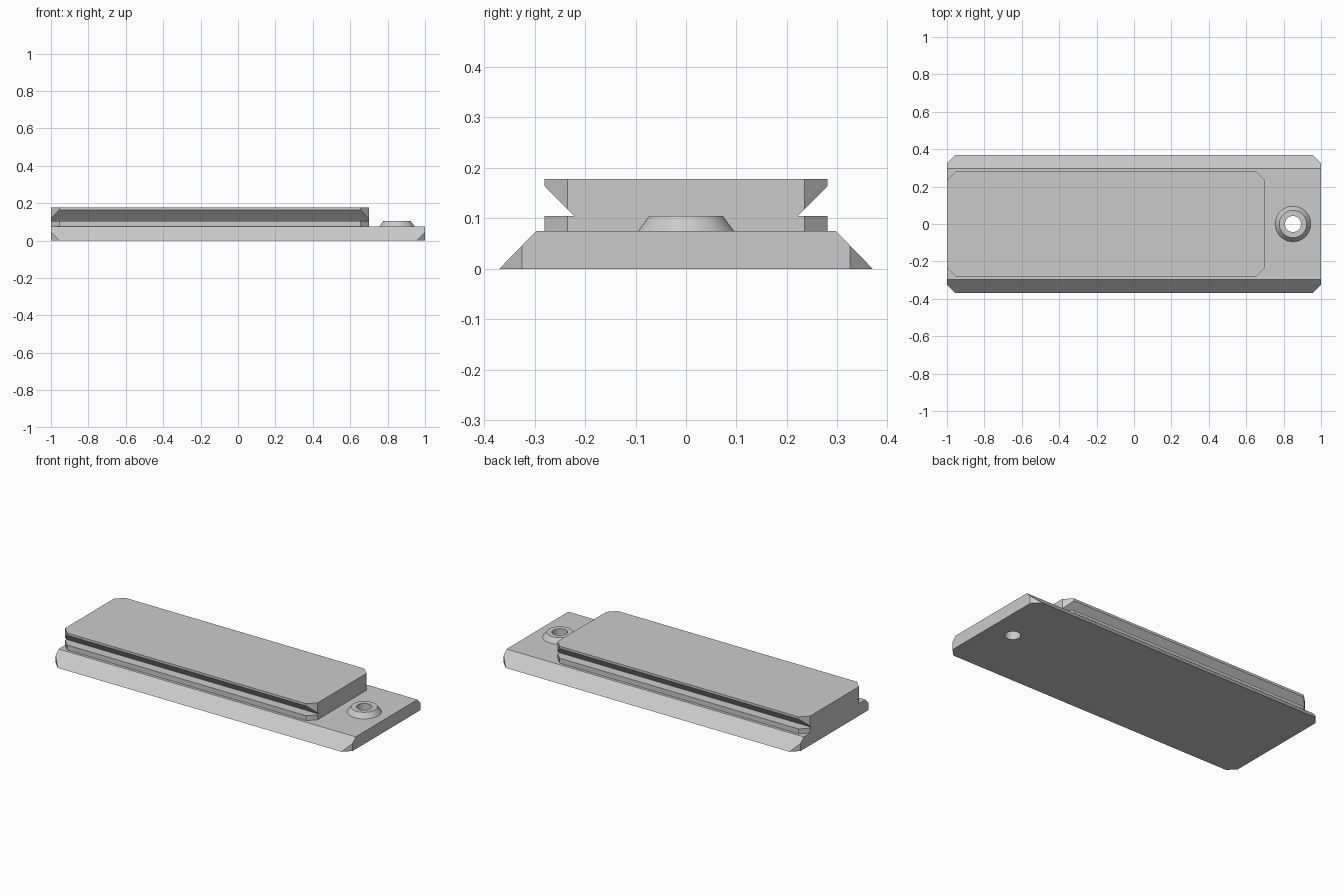
import bpy, bmesh, math

cube = bpy.data.objects.get("Cube")
if cube:
    bpy.data.objects.remove(cube, do_unlink=True)

GREY = (0.6, 0.6, 0.6, 1.0)
metal = bpy.data.materials.new("plain_grey")
metal.use_nodes = True
metal.diffuse_color = GREY
metal.node_tree.nodes["Principled BSDF"].inputs["Base Color"].default_value = GREY

CUT = 0.045            # corner clip on both slabs
HOLE_X, HOLE_R = 0.85, 0.043


def finish(name, bm):
    bmesh.ops.recalc_face_normals(bm, faces=bm.faces)
    mesh = bpy.data.meshes.new(name)
    bm.to_mesh(mesh)
    bm.free()
    mesh.materials.append(metal)
    obj = bpy.data.objects.new(name, mesh)
    bpy.context.collection.objects.link(obj)
    return obj


def rail(name, half_profile, x0, x1):
    """Extrude a mirrored (y, z) profile along x and clip its four corners."""
    outline = half_profile + [(-y, z) for y, z in reversed(half_profile)]
    bm = bmesh.new()
    face = bm.faces.new([bm.verts.new((x0, y, z)) for y, z in outline])
    ext = bmesh.ops.extrude_face_region(bm, geom=[face])["geom"]
    bmesh.ops.translate(bm, vec=(x1 - x0, 0, 0),
                        verts=[v for v in ext if isinstance(v, bmesh.types.BMVert)])
    wide = max(y for y, z in half_profile)
    for x, sx in ((x0, -1), (x1, 1)):
        for sy in (-1, 1):
            geom = bm.verts[:] + bm.edges[:] + bm.faces[:]
            cut = bmesh.ops.bisect_plane(bm, geom=geom, plane_co=(x, sy * (wide - CUT), 0),
                                         plane_no=(sx, sy, 0), clear_outer=True)
            edges = [e for e in cut["geom_cut"] if isinstance(e, bmesh.types.BMEdge)]
            bmesh.ops.holes_fill(bm, edges=edges)
    return finish(name, bm)


def lathe(name, profile, steps=64):
    """Spin a closed (radius, z) profile around the hole axis."""
    bm = bmesh.new()
    rings = [[bm.verts.new((HOLE_X + r * math.cos(a), r * math.sin(a), z)) for r, z in profile]
             for a in (math.tau * i / steps for i in range(steps))]
    n = len(profile)
    for i in range(steps):
        a, b = rings[i], rings[(i + 1) % steps]
        for j in range(n):
            k = (j + 1) % n
            bm.faces.new((a[j], b[j], b[k], a[k]))
    return finish(name, bm)


# Sloped base slab
base = rail("base_plate", [(0.37, 0), (0.297, 0.075)], -1, 1)

# Upper slab with a dovetail groove along both long sides
rail("grooved_rail", [(0.28, 0.075), (0.28, 0.105), (0.222, 0.105),
                      (0.28, 0.164), (0.28, 0.178)], -1, 0.7)

# Through hole in the base
bpy.ops.mesh.primitive_cylinder_add(vertices=64, radius=HOLE_R, depth=0.4,
                                    location=(HOLE_X, 0, 0))
cutter = bpy.context.object
cutter.name = "hole_cutter"
cutter.data.materials.append(metal)
drill = base.modifiers.new("drill", "BOOLEAN")
drill.operation = "DIFFERENCE"
drill.solver = "EXACT"
drill.object = cutter
bpy.context.view_layer.objects.active = base
bpy.ops.object.modifier_apply(modifier="drill")
bpy.data.objects.remove(cutter, do_unlink=True)

# Tapered collar around the hole
collar = lathe("hole_collar", [(0.095, 0.075), (0.073, 0.105),
                               (HOLE_R, 0.105), (HOLE_R, 0.075)])

# Smooth round walls, crisp edges
for obj in (base, collar):
    bpy.ops.object.select_all(action="DESELECT")
    obj.select_set(True)
    bpy.context.view_layer.objects.active = obj
    bpy.ops.object.shade_smooth_by_angle(angle=math.radians(25))
